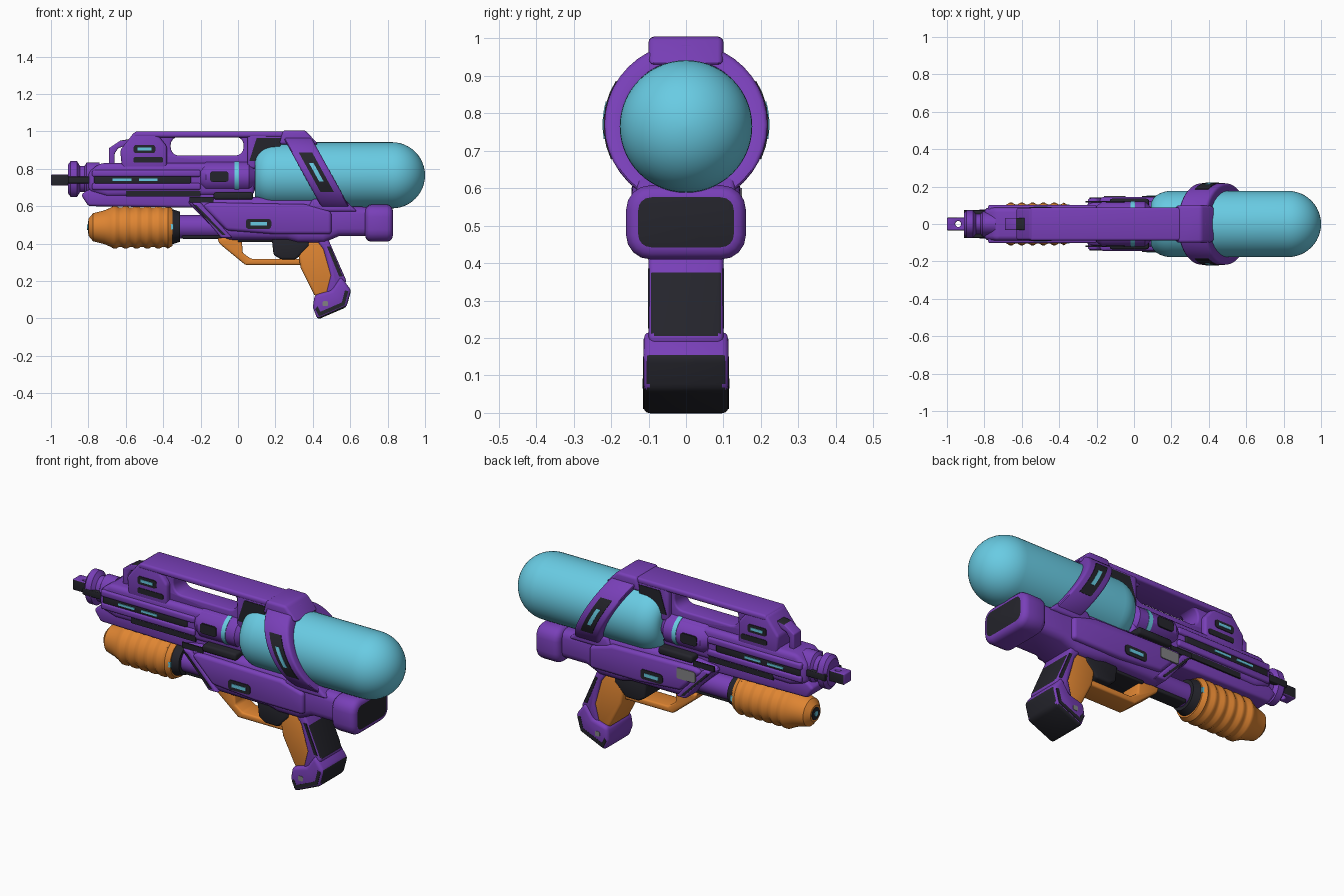
import bpy, bmesh
from math import sin, cos, pi, radians
from mathutils import Matrix

if "Cube" in bpy.data.objects:
    bpy.data.objects.remove(bpy.data.objects["Cube"])

def material(name, rgb):
    m = bpy.data.materials.new(name)
    m.use_nodes = True
    m.diffuse_color = (*rgb, 1)
    m.node_tree.nodes["Principled BSDF"].inputs["Base Color"].default_value = (*rgb, 1)
    return m

PURPLE = material("purple plastic", (0.19, 0.05, 0.48))
BLACK = material("black rubber", (0.018, 0.018, 0.025))
CYAN = material("cyan tank", (0.14, 0.6, 0.77))
ORANGE = material("orange grip", (0.74, 0.235, 0.032))
GREY = material("grey metal", (0.22, 0.22, 0.23))

def finish(bm, name, mat, bevel=0, cutter=None):
    """Turn a bmesh into a bevelled, smooth-shaded object."""
    bmesh.ops.recalc_face_normals(bm, faces=bm.faces[:])
    me = bpy.data.meshes.new(name)
    bm.to_mesh(me)
    bm.free()
    me.materials.append(mat)
    ob = bpy.data.objects.new(name, me)
    bpy.context.collection.objects.link(ob)
    bpy.ops.object.select_all(action='DESELECT')
    bpy.context.view_layer.objects.active = ob
    ob.select_set(True)
    if cutter:
        mod = ob.modifiers.new("cut", 'BOOLEAN')
        mod.operation, mod.solver, mod.object = 'DIFFERENCE', 'EXACT', cutter
    if bevel:
        mod = ob.modifiers.new("bevel", 'BEVEL')
        mod.width, mod.segments, mod.limit_method = bevel, 3, 'ANGLE'
    if cutter or bevel:
        bpy.ops.object.convert(target='MESH')
    if cutter:
        bpy.data.objects.remove(cutter)
    bpy.ops.object.shade_smooth_by_angle(angle=radians(35))
    return ob

def slab(bm, pts, y0, y1):
    face = bm.faces.new([bm.verts.new((x, y0, z)) for x, z in pts])
    new = bmesh.ops.extrude_face_region(bm, geom=[face])["geom"]
    bmesh.ops.translate(bm, verts=[v for v in new if isinstance(v, bmesh.types.BMVert)], vec=(0, y1 - y0, 0))

def prism(name, pts, half, mat, bevel=0, cutter=None):
    """Side outline (x, z) extruded to both sides of the centre plane."""
    bm = bmesh.new()
    slab(bm, pts, -half, half)
    return finish(bm, name, mat, bevel, cutter)

def plates(name, pts, y, mat, sides=(-1, 1)):
    """Thin matching plates on the two flanks."""
    bm = bmesh.new()
    for s in sides:
        slab(bm, pts, s * (y - 0.004), s * (y + 0.004))
    return finish(bm, name, mat)

def rect(x0, x1, z0, z1, r=0):
    if not r:
        return [(x0, z0), (x1, z0), (x1, z1), (x0, z1)]
    corners = [(x1 - r, z1 - r), (x0 + r, z1 - r), (x0 + r, z0 + r), (x1 - r, z0 + r)]
    return [(cx + r * cos((q + i / 4) * pi / 2), cz + r * sin((q + i / 4) * pi / 2))
            for q, (cx, cz) in enumerate(corners) for i in range(5)]

def lathe(name, profile, z, mat, flat=1, steps=40):
    """Profile (x, radius), closed at both ends, spun about a lengthwise axis at height z."""
    bm = bmesh.new()
    ends = [(profile[0][0], 0)] + profile + [(profile[-1][0], 0)]
    vs = [bm.verts.new((x, 0, r)) for x, r in ends]
    es = [bm.edges.new(p) for p in zip(vs, vs[1:])]
    bmesh.ops.spin(bm, geom=vs + es, cent=(0, 0, 0), axis=(1, 0, 0), angle=2 * pi, steps=steps)
    bmesh.ops.remove_doubles(bm, verts=bm.verts[:], dist=1e-4)
    bm.transform(Matrix.Translation((0, 0, z)) @ Matrix.Diagonal((1, flat, 1, 1)))
    return finish(bm, name, mat)

def strap(name, r0, r1, half, mat, arcs, bevel=0):
    """Band around the tank, leaning forward at the top."""
    bm = bmesh.new()
    for start, end in arcs:
        n = max(6, (end - start) // 9)
        rings = []
        for i in range(n + 1):
            a = radians(start + (end - start) * i / n)
            rings.append([bm.verts.new((0.425 + x - 0.55 * r * sin(a), r * cos(a), 0.77 + r * sin(a)))
                          for x, r in ((-half, r0), (half, r0), (half, r1), (-half, r1))])
        for a, b in zip(rings, rings[1:]):
            for k in range(4):
                bm.faces.new((a[k], a[k - 1], b[k - 1], b[k]))
        if end - start < 360:
            bm.faces.new(rings[0])
            bm.faces.new(rings[-1])
    bmesh.ops.remove_doubles(bm, verts=bm.verts[:], dist=1e-4)
    return finish(bm, name, mat, bevel)

def paint(ob, mat, rule):
    ob.data.materials.append(mat)
    for p in ob.data.polygons:
        if rule(p.center, p.normal):
            p.material_index = 1

def window(name, x, z, w, h, y):
    plates(name + "_surround", rect(x - w, x + w, z - h, z + h, h * 0.6), y, BLACK)
    plates(name + "_glow", rect(x - w * 0.65, x + w * 0.65, z - h * 0.35, z + h * 0.35), y + 0.003, CYAN)

# Water tank
nose = [(0.2 - 0.11 * cos(i * pi / 16), 0.1 + 0.077 * sin(i * pi / 16)) for i in range(9)]
tail = [(0.823 + 0.177 * sin(i * pi / 24), 0.177 * cos(i * pi / 24)) for i in range(12)]
lathe("water_tank", nose + tail + [(1.0, 0.004)], 0.765, CYAN, steps=56)
# Tank strap with side inlays and a foot on the receiver
strap("tank_strap", 0.168, 0.218, 0.075, PURPLE, [(0, 360)], 0.012)
strap("strap_inlay", 0.214, 0.221, 0.036, BLACK, [(-25, 32), (148, 205)])
strap("strap_glow", 0.217, 0.223, 0.012, CYAN, [(-10, 16), (164, 190)])
prism("strap_top", [(0.22, 0.93), (0.24, 1.005), (0.36, 1.005), (0.43, 0.93)], 0.1, PURPLE, 0.015)
prism("strap_foot", [(0.36, 0.57), (0.4, 0.64), (0.57, 0.635), (0.64, 0.57)], 0.132, PURPLE, 0.015)
# Carry handle: slotted web, wide top bar and end blocks
slot = prism("slot_cutter", rect(-0.36, 0.03, 0.87, 0.972, 0.045), 0.3, PURPLE)
prism("handle_web", [(-0.6, 0.8), (-0.6, 0.9), (-0.53, 0.99), (0.3, 0.99), (0.1, 0.8)], 0.056, PURPLE, 0.01, slot)
prism("handle_top", [(-0.565, 0.968), (-0.55, 1.0), (0.37, 1.0), (0.37, 0.968)], 0.088, PURPLE, 0.012)
prism("handle_front", [(-0.62, 0.8), (-0.63, 0.9), (-0.555, 0.995), (-0.44, 0.995), (-0.38, 0.92), (-0.38, 0.8)],
      0.086, PURPLE, 0.014)
prism("handle_rear", [(0.05, 0.8), (0.05, 0.99), (0.37, 0.99), (0.37, 0.93), (0.12, 0.93), (0.12, 0.8)],
      0.086, PURPLE, 0.014)
window("handle_window", -0.5, 0.905, 0.058, 0.022, 0.086)
plates("handle_rear_panel", [(0.06, 0.84), (0.2, 0.84), (0.24, 0.965), (0.1, 0.965)], 0.085, BLACK)
plates("handle_lower_panel", rect(-0.56, -0.4, 0.832, 0.862, 0.01), 0.085, BLACK)
sight = prism("front_sight", [(-0.69, 0.82), (-0.69, 0.91), (-0.63, 0.95), (-0.57, 0.96), (-0.58, 0.93),
                              (-0.64, 0.91), (-0.66, 0.88), (-0.66, 0.82)], 0.033, PURPLE, 0.006)
paint(sight, BLACK, lambda c, n: c.x > -0.64 and n.z > 0.4)
# Upper barrel and its side channels
prism("upper_barrel", [(-0.8, 0.68), (-0.8, 0.78), (-0.74, 0.83), (0.08, 0.83), (0.09, 0.66), (-0.7, 0.65)],
      0.088, PURPLE, 0.025)
prism("barrel_rail", [(-0.84, 0.66), (-0.8, 0.6), (-0.1, 0.59), (-0.1, 0.69), (-0.8, 0.69)], 0.078, PURPLE, 0.015)
for z in (0.705, 0.775):
    prism("barrel_ridge", rect(-0.78, -0.2, z - 0.018, z + 0.018), 0.102, PURPLE, 0.01)
prism("barrel_channel", rect(-0.77, -0.25, 0.718, 0.762), 0.096, BLACK, 0.008)
prism("muzzle_channel", rect(-0.91, -0.75, 0.722, 0.758), 0.074, BLACK, 0.004)
for x in (-0.62, -0.48):
    plates("channel_glow", rect(x - 0.05, x + 0.05, 0.735, 0.747), 0.096, CYAN)
plates("rail_shadow_strip", rect(-0.6, -0.2, 0.652, 0.682), 0.085, BLACK)
lathe("barrel_breech", [(-0.2, 0.075), (-0.17, 0.092), (0.06, 0.092), (0.09, 0.07)], 0.755, PURPLE, 1.3)
lathe("breech_glow_ring", [(-0.02, 0.094), (0.005, 0.094)], 0.755, CYAN, 1.3)
plates("breech_panel", rect(-0.15, -0.05, 0.73, 0.785, 0.015), 0.119, BLACK)
# Muzzle
hole = lathe("hole_cutter", [(-0.2, 0.016), (0.2, 0.016)], 0, PURPLE, steps=16)
hole.matrix_world = Matrix.Translation((-0.94, 0, 0.74)) @ Matrix.Rotation(pi / 2, 4, 'Y')
bpy.context.view_layer.update()
tip = prism("muzzle_tip", rect(-1.0, -0.87, 0.71, 0.77), 0.034, PURPLE, 0.006, hole)
paint(tip, BLACK, lambda c, n: abs(n.y) > 0.9 and abs(c.y) > 0.03)
lathe("muzzle_collar", [(-0.91, 0.075), (-0.895, 0.095), (-0.86, 0.095), (-0.845, 0.07), (-0.82, 0.07),
                        (-0.81, 0.088), (-0.74, 0.088)], 0.745, PURPLE, 0.76)
# Lower receiver and rear cap
prism("receiver", [(-0.28, 0.63), (-0.07, 0.42), (0.26, 0.42), (0.32, 0.405), (0.46, 0.405), (0.54, 0.44),
                   (0.72, 0.44), (0.72, 0.595), (0.56, 0.6), (0.42, 0.645), (-0.15, 0.65)], 0.122, PURPLE, 0.04)
prism("receiver_bulge", [(-0.19, 0.6), (-0.06, 0.47), (0.2, 0.45), (0.5, 0.45), (0.5, 0.57), (0.36, 0.61),
                         (-0.16, 0.62)], 0.145, PURPLE, 0.03)
prism("receiver_brace", [(-0.25, 0.62), (-0.2, 0.62), (-0.03, 0.43), (-0.09, 0.43)], 0.138, PURPLE, 0.01)
plates("brace_stripe", [(-0.238, 0.605), (-0.222, 0.605), (-0.065, 0.445), (-0.083, 0.445)], 0.137, BLACK)
prism("side_latch", rect(-0.13, 0.08, 0.635, 0.675), 0.135, BLACK, 0.012)
plates("latch_strip", rect(-0.26, -0.13, 0.62, 0.65), 0.12, BLACK)
window("receiver_window", 0.11, 0.505, 0.068, 0.027, 0.145)
plates("flank_badge", rect(-0.16, -0.045, 0.54, 0.6, 0.012), 0.146, GREY, (1,))
cap = prism("rear_cap", rect(-0.16, 0.16, 0.41, 0.608, 0.065), 0.074, PURPLE, 0.032)
cap.location.x, cap.rotation_euler.z = 0.754, pi / 2
paint(cap, BLACK, lambda c, n: n.y < -0.97)
# Pump grip with ridges, collar and rod
ridges = [(-0.68 + i * 0.0145, 0.114 if i % 4 in (1, 2) else 0.105) for i in range(22)]
lathe("pump_grip", [(-0.8, 0.045), (-0.775, 0.075), (-0.715, 0.09)] + ridges + [(-0.35, 0.1)], 0.487, ORANGE)
lathe("pump_nozzle", [(-0.803, 0.034), (-0.79, 0.034)], 0.487, BLACK)
lathe("pump_nozzle_glow", [(-0.806, 0.014), (-0.8, 0.014)], 0.487, CYAN)
lathe("pump_collar", [(-0.385, 0.106), (-0.34, 0.09), (-0.31, 0.08)], 0.49, BLACK)
plates("collar_glow", rect(-0.375, -0.345, 0.475, 0.505), 0.1, CYAN)
lathe("pump_rod", [(-0.32, 0.062), (-0.05, 0.062)], 0.49, PURPLE)
prism("pump_rod_guide", rect(-0.3, -0.08, 0.425, 0.45), 0.04, BLACK, 0.008)
# Trigger and guard
prism("trigger_guard", [(-0.11, 0.43), (-0.1, 0.4), (0.04, 0.285), (0.36, 0.285), (0.36, 0.318), (0.07, 0.318),
                        (0.025, 0.35), (0.02, 0.43)], 0.062, ORANGE, 0.01)
prism("trigger", [(0.18, 0.43), (0.19, 0.34), (0.23, 0.315), (0.31, 0.315), (0.38, 0.385), (0.38, 0.43)],
      0.094, BLACK, 0.012)
prism("guard_mount", rect(0.0, 0.2, 0.407, 0.43), 0.075, BLACK, 0.006)
# Pistol grip with black back strap and butt
prism("grip_core", [(0.31, 0.41), (0.46, 0.41), (0.53, 0.2), (0.48, 0.1), (0.41, 0.12), (0.335, 0.27)],
      0.09, ORANGE, 0.015)
spine = prism("grip_spine", [(0.41, 0.43), (0.48, 0.43), (0.503, 0.375), (0.58, 0.2), (0.54, 0.12), (0.47, 0.13),
                             (0.495, 0.23), (0.455, 0.37)], 0.1, PURPLE, 0.014)
paint(spine, BLACK, lambda c, n: n.x > 0.85 and n.z > 0 and c.z < 0.38 and abs(n.y) < 0.3)
plates("back_strap_edge", [(0.475, 0.385), (0.492, 0.385), (0.56, 0.225), (0.54, 0.225)], 0.098, BLACK)
base = prism("grip_base", [(0.41, 0.125), (0.4, 0.06), (0.425, -0.007), (0.58, 0.06), (0.605, 0.15), (0.55, 0.225),
                           (0.5, 0.15)], 0.114, PURPLE, 0.018)
paint(base, BLACK, lambda c, n: (n.z < -0.6 or n.x > 0.9) and abs(n.y) < 0.8)
plates("butt_edge", [(0.413, 0.05), (0.433, 0.01), (0.57, 0.07), (0.59, 0.145), (0.572, 0.15), (0.555, 0.085),
                     (0.44, 0.035), (0.425, 0.065)], 0.111, BLACK)
plates("base_stud", rect(0.452, 0.482, 0.065, 0.092, 0.008), 0.112, GREY)
